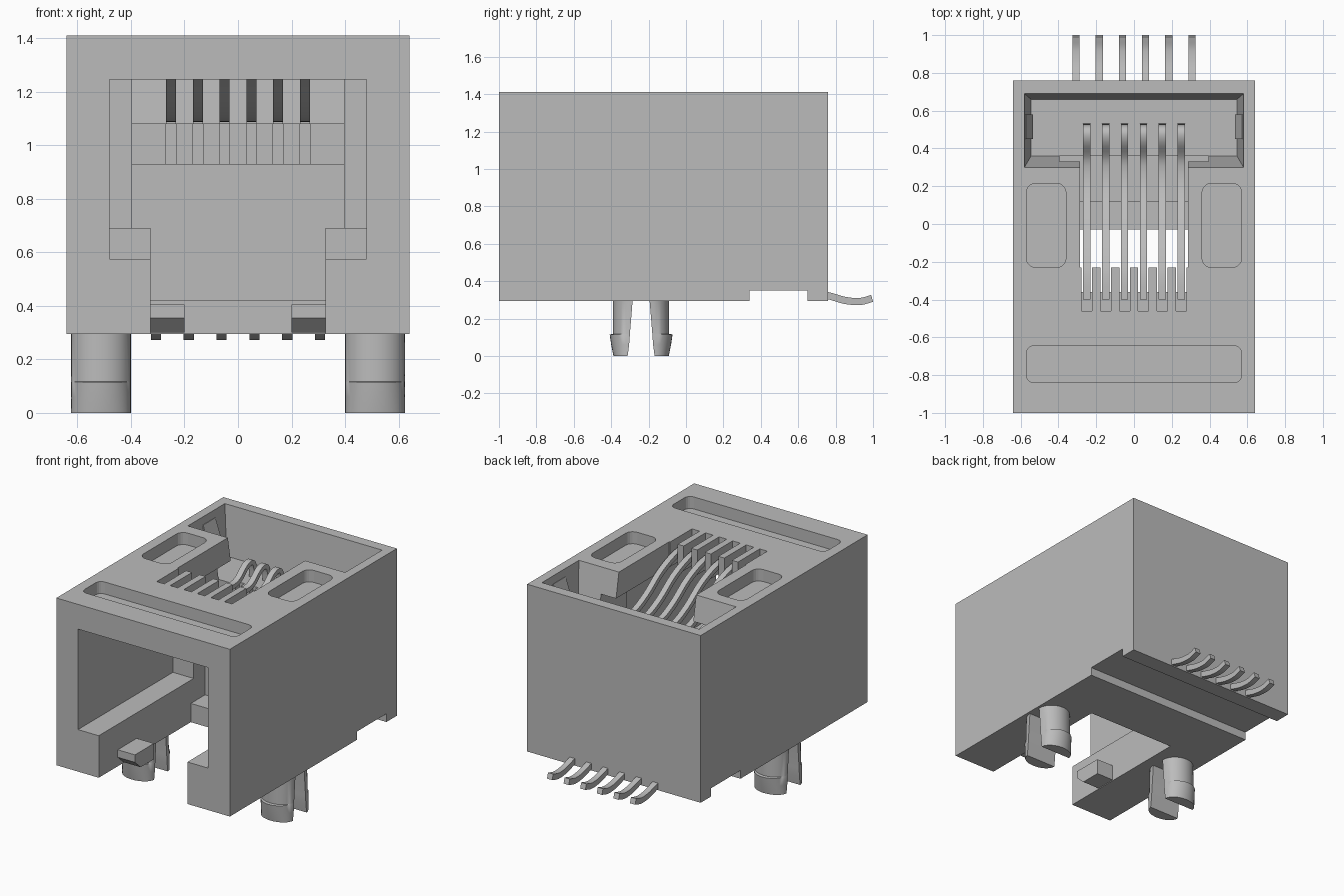
import bpy, bmesh
from math import cos, sin, pi
from mathutils import Vector

old = bpy.data.objects.get("Cube")
if old:
    bpy.data.objects.remove(old, do_unlink=True)

grey = bpy.data.materials.new("plain grey")
grey.use_nodes = True
grey.diffuse_color = (0.5, 0.5, 0.5, 1)
grey.node_tree.nodes["Principled BSDF"].inputs["Base Color"].default_value = grey.diffuse_color


def loft(name, rings):
    """Solid skinned through closed rings of equal point count."""
    bm = bmesh.new()
    rows = [[bm.verts.new(p) for p in ring] for ring in rings]
    for a, b in zip(rows, rows[1:]):
        for i in range(len(a)):
            j = (i + 1) % len(a)
            bm.faces.new((a[i], a[j], b[j], b[i]))
    bm.faces.new(rows[0][::-1])
    bm.faces.new(rows[-1])
    bmesh.ops.recalc_face_normals(bm, faces=bm.faces)
    mesh = bpy.data.meshes.new(name)
    bm.to_mesh(mesh)
    bm.free()
    mesh.materials.append(grey)
    obj = bpy.data.objects.new(name, mesh)
    bpy.context.collection.objects.link(obj)
    return obj


def rect(x0, x1, y0, y1, z):
    return [(x0, y0, z), (x1, y0, z), (x1, y1, z), (x0, y1, z)]


def box(name, x0, x1, y0, y1, z0, z1):
    return loft(name, [rect(x0, x1, y0, y1, z0), rect(x0, x1, y0, y1, z1)])


def rounded(x0, x1, y0, y1, r, z):
    pts = []
    corners = [(x1 - r, y1 - r), (x0 + r, y1 - r), (x0 + r, y0 + r), (x1 - r, y0 + r)]
    for q, (cx, cy) in enumerate(corners):
        for k in range(6):
            a = pi / 2 * (q + k / 5)
            pts.append((cx + r * cos(a), cy + r * sin(a), z))
    return pts


def cut(target, cutter):
    cutter.hide_render = True
    mod = target.modifiers.new("cut", "BOOLEAN")
    mod.operation = "DIFFERENCE"
    mod.solver = "EXACT"
    mod.object = cutter
    bpy.context.view_layer.objects.active = target
    bpy.ops.object.modifier_apply(modifier=mod.name)
    bpy.data.objects.remove(cutter, do_unlink=True)


def smooth(obj):
    bpy.ops.object.select_all(action="DESELECT")
    obj.select_set(True)
    bpy.context.view_layer.objects.active = obj
    bpy.ops.object.shade_smooth_by_angle()


def wire(name, x, width, thick, path):
    """Flat strip swept along a smooth side-on path of (y, z) points."""
    p = [Vector(q) for q in path]
    p = [2 * p[0] - p[1]] + p + [2 * p[-1] - p[-2]]
    line = []
    for a, b, c, d in zip(p, p[1:], p[2:], p[3:]):
        for k in range(4):
            t = k / 4
            line.append(0.5 * (2 * b + (c - a) * t + (2 * a - 5 * b + 4 * c - d) * t * t
                               + (3 * b - a - 3 * c + d) * t ** 3))
    line.append(p[-2])
    rings = []
    for i, q in enumerate(line):
        tan = (line[min(i + 1, len(line) - 1)] - line[max(i - 1, 0)]).normalized()
        n = Vector((-tan.y, tan.x)) * thick / 2
        lo, hi = q - n, q + n
        rings.append([(x - width / 2, *lo), (x + width / 2, *lo),
                      (x + width / 2, *hi), (x - width / 2, *hi)])
    smooth(loft(name, rings))


# Housing shell
body = box("housing", -0.64, 0.64, -1, 0.76, 0.295, 1.41)
cut(body, box("foot_notch", -1, 1, 0.34, 0.65, 0.1, 0.35))

# Plug opening, latch channel and the deeper steps behind them
cut(body, box("plug_opening", -0.48, 0.48, -1.1, 0.06, 0.69, 1.245))
cut(body, box("rail_opening", -0.48, 0.48, -1.1, 0.0, 0.575, 0.8))
cut(body, box("latch_channel", -0.327, 0.327, -1.1, -0.03, 0.1, 0.75))
cut(body, box("channel_end", -0.327, 0.327, -0.1, 0.12, 0.42, 0.75))
cut(body, box("inner_step", -0.395, 0.395, -0.1, 0.12, 0.69, 1.245))
cut(body, box("shelf_space", -0.395, 0.395, 0.0, 0.36, 0.93, 1.245))

# Rear well with sloping walls, and the window ahead of it
cut(body, loft("rear_well", [rect(-0.545, 0.545, 0.36, 0.66, 1.08),
                             rect(-0.58, 0.58, 0.30, 0.69, 1.41),
                             rect(-0.58, 0.58, 0.30, 0.69, 1.5)]))
cut(body, box("top_window", -0.285, 0.285, -0.23, 0.34, 1.1, 1.5))

# Shallow rounded pockets in the top
cut(body, loft("front_pocket", [rounded(-0.57, 0.57, -0.84, -0.645, 0.04, z) for z in (1.33, 1.5)]))
for s in (-1, 1):
    a, b = sorted((s * 0.36, s * 0.57))
    cut(body, loft("side_pocket", [rounded(a, b, -0.23, 0.215, 0.05, z) for z in (1.33, 1.5)]))

# Six contacts, each in its comb slot and groove
for i in range(6):
    x = (i - 2.5) * 0.1
    cut(body, box("comb_slot", x - 0.028, x + 0.028, -0.36, -0.2, 1.15, 1.5))
    cut(body, box("tip_slot", x - 0.028, x + 0.028, -0.46, -0.33, 1.3, 1.5))
    cut(body, box("groove", x - 0.019, x + 0.019, 0.33, 0.4, 0.93, 1.2))
    wire("spring_contact", x, 0.038, 0.03,
         [(-0.4, 1.34), (-0.25, 1.33), (-0.09, 1.27), (0.06, 1.17), (0.2, 1.11),
          (0.34, 1.11), (0.44, 1.18), (0.5, 1.18), (0.515, 1.1), (0.515, 1.02)])
    wire("solder_pin", (i - 2.5) * 0.1225, 0.038, 0.038,
         [(0.7, 0.335), (0.77, 0.32), (0.85, 0.297), (0.93, 0.291), (0.995, 0.308)])

for s in (-1, 1):
    side = "left" if s > 0 else "right"

    # Latch catch with a sloped nose, low on the channel wall
    a, b = sorted((s * 0.2, s * 0.335))
    loft(side + "_latch_catch", [
        [(x, -0.8, 0.355), (x, -0.74, 0.3), (x, -0.6, 0.3), (x, -0.6, 0.405), (x, -0.8, 0.405)]
        for x in (a, b)])

    # Wedge clip in the rear well
    a, b = sorted((s * 0.535, s * 0.6))
    c, d = sorted((s * 0.572, s * 0.6))
    loft(side + "_well_clip", [rect(a, b, 0.45, 0.58, 1.07), rect(a, b, 0.45, 0.58, 1.25),
                               rect(c, d, 0.45, 0.58, 1.36)])

    # Split mounting peg: two half-round legs with barbed feet
    for f, place in ((-1, "front"), (1, "back")):
        rings = []
        for z, ry, gap in ((0, 0.148, 0.072), (0.06, 0.16, 0.064), (0.115, 0.168, 0.06),
                           (0.118, 0.15, 0.06), (0.3, 0.15, 0.045)):
            ring = []
            for k in range(17):
                t = pi * k / 16
                y = gap + (ry - gap) * sin(t)
                ring.append((s * 0.512 + 0.112 * cos(t), -0.24 + f * y, z))
            rings.append(ring)
        smooth(loft(f"{side}_peg_{place}_leg", rings))
